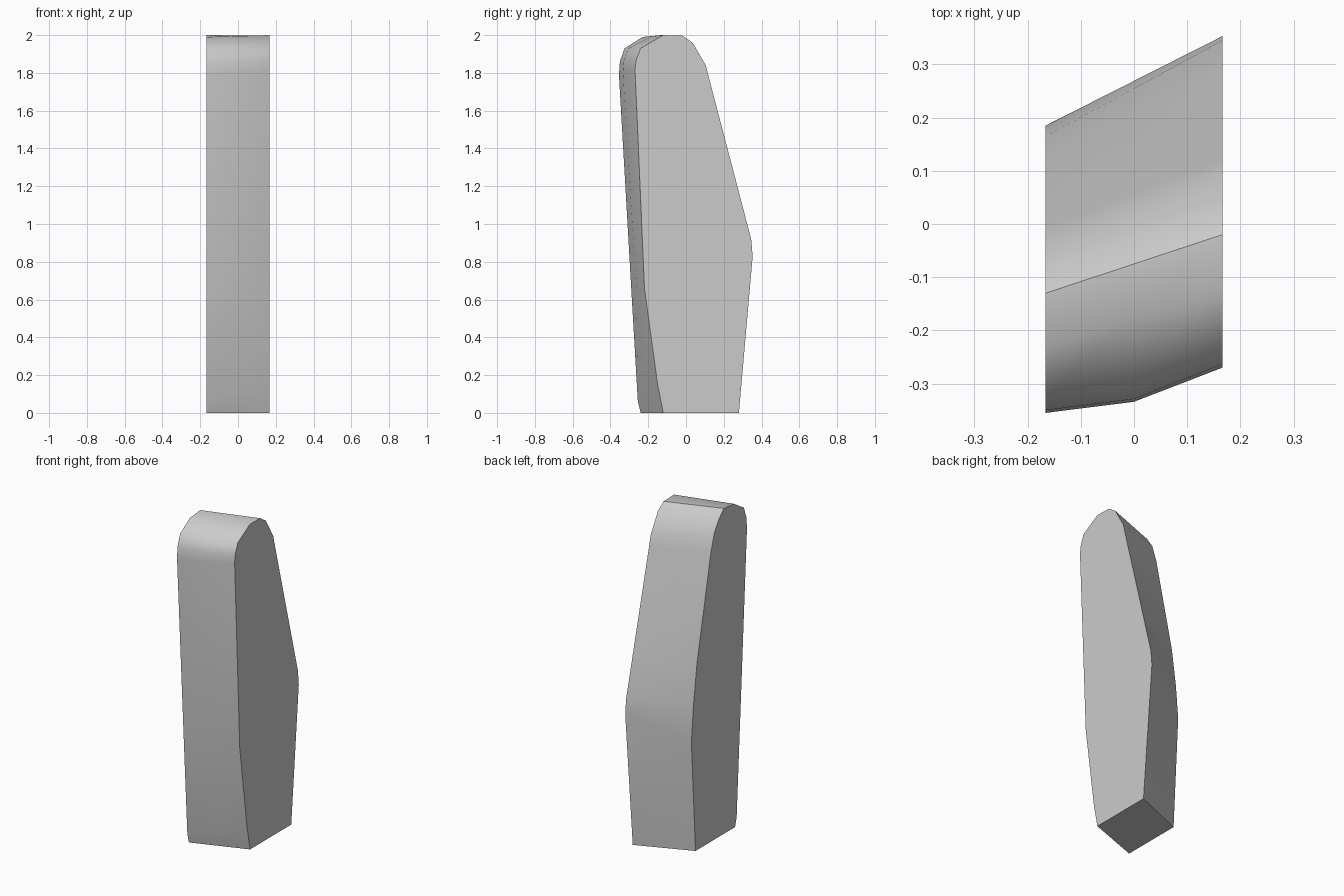
import bpy
import bmesh

if "Cube" in bpy.data.objects:
    bpy.data.objects.remove(bpy.data.objects["Cube"], do_unlink=True)

HALF_WIDTH = 0.166
RIDGE = 7  # index of the creased top edge in the outlines

# Matching side outlines (y, z), running up the front and down the back
left_outline = [
    (-0.12, 0), (-0.15, 0.15), (-0.22, 0.66), (-0.27, 1.82), (-0.263, 1.87),
    (-0.24, 1.93), (-0.12, 2.0), (-0.02, 1.997), (0.035, 1.96), (0.105, 1.84),
    (0.12, 1.78), (0.285, 1.15), (0.345, 0.92), (0.353, 0.83), (0.28, 0)]
right_outline = [
    (-0.24, 0), (-0.255, 0.06), (-0.29, 0.66), (-0.355, 1.79), (-0.35, 1.86),
    (-0.325, 1.93), (-0.23, 1.99), (-0.13, 2.0), (-0.085, 1.955), (-0.04, 1.89),
    (-0.005, 1.78), (0.13, 1.15), (0.165, 0.9), (0.185, 0.68), (0.145, 0)]

# Middle section: average of both sides, with the front slightly bulged
middle_outline = []
for i, ((ya, za), (yb, zb)) in enumerate(zip(left_outline, right_outline)):
    z = (za + zb) / 2
    bulge = 0.012 * z if i < RIDGE - 1 else 0
    middle_outline.append(((ya + yb) / 2 - bulge, z))

# Skin the three sections and cap both sides
bm = bmesh.new()
sections = [(-HALF_WIDTH, right_outline), (0, middle_outline), (HALF_WIDTH, left_outline)]
rings = [[bm.verts.new((x, y, z)) for y, z in outline] for x, outline in sections]
count = len(left_outline)
for a, b in zip(rings, rings[1:]):
    for i in range(count):
        j = (i + 1) % count
        bm.faces.new((a[i], a[j], b[j], b[i]))
bm.faces.new(rings[0])
bm.faces.new(rings[-1])
bmesh.ops.recalc_face_normals(bm, faces=bm.faces)

mesh = bpy.data.meshes.new("slanted_slab")
bm.to_mesh(mesh)
bm.free()
slab = bpy.data.objects.new("slanted_slab", mesh)
bpy.context.collection.objects.link(slab)

# Plain grey material
grey = bpy.data.materials.new("plain_grey")
grey.use_nodes = True
colour = (0.6, 0.6, 0.6, 1)
grey.diffuse_color = colour
grey.node_tree.nodes["Principled BSDF"].inputs["Base Color"].default_value = colour
mesh.materials.append(grey)

# Smooth wrap with crisp side rims and a crease along the top
bpy.ops.object.select_all(action="DESELECT")
slab.select_set(True)
bpy.context.view_layer.objects.active = slab
bpy.ops.object.shade_smooth_by_angle(angle=0.75)
for edge in mesh.edges:
    if all(v % count == RIDGE for v in edge.vertices):
        edge.use_edge_sharp = True
